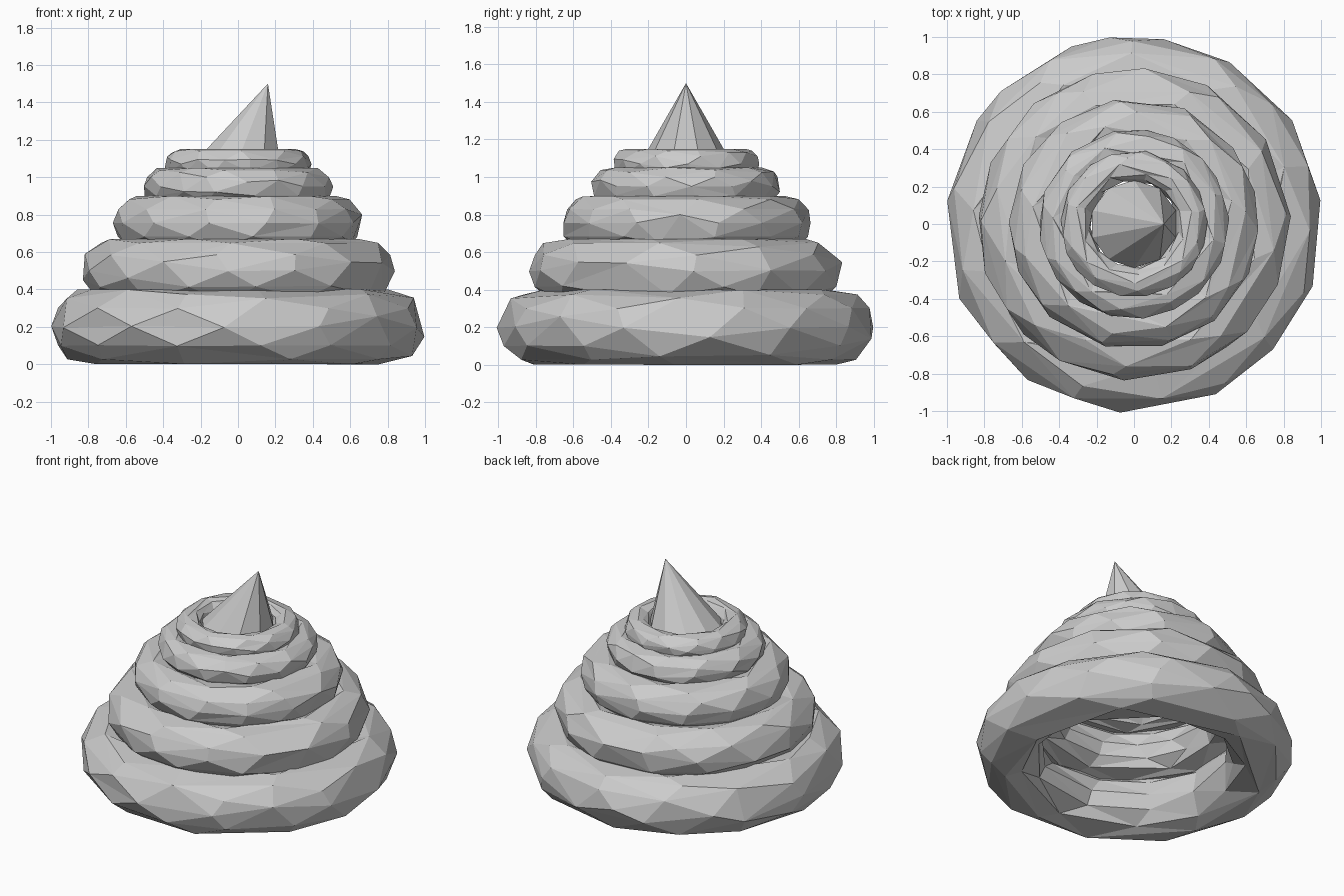
import bpy
import math

if "Cube" in bpy.data.objects:
    bpy.data.objects.remove(bpy.data.objects["Cube"])

# name, major radius, tube radius, centre height (rings overlap slightly)
RINGS = [
    ("base_ring", 0.80, 0.20, 0.20),
    ("second_ring", 0.66, 0.17, 0.50),
    ("third_ring", 0.52, 0.145, 0.755),
    ("fourth_ring", 0.405, 0.10, 0.95),
    ("top_ring", 0.31, 0.08, 1.07),
]


def faceted_ring(name, major, tube, z, turn):
    """Dense torus collapsed to irregular flat facets."""
    bpy.ops.mesh.primitive_torus_add(
        major_segments=48, minor_segments=12,
        major_radius=major, minor_radius=tube,
        location=(0, 0, z), rotation=(0, 0, turn))
    ob = bpy.context.object
    ob.name = name
    mod = ob.modifiers.new("facets", 'DECIMATE')
    mod.ratio = 0.2
    mod.use_collapse_triangulate = True
    bpy.ops.object.shade_flat()
    return ob


# Stacked rings, each turned a little
for i, (name, major, tube, z) in enumerate(RINGS):
    faceted_ring(name, major, tube, z, math.radians(37 * i))

# Leaning pointed tip
bpy.ops.mesh.primitive_cone_add(vertices=10, radius1=0.235, radius2=0, depth=0.41,
                                location=(0, 0, 1.295))
tip = bpy.context.object
tip.name = "pointed_tip"
for v in tip.data.vertices:
    if v.co.z > 0:
        v.co.x, v.co.y = 0.16, 0.0
bpy.ops.object.shade_flat()
